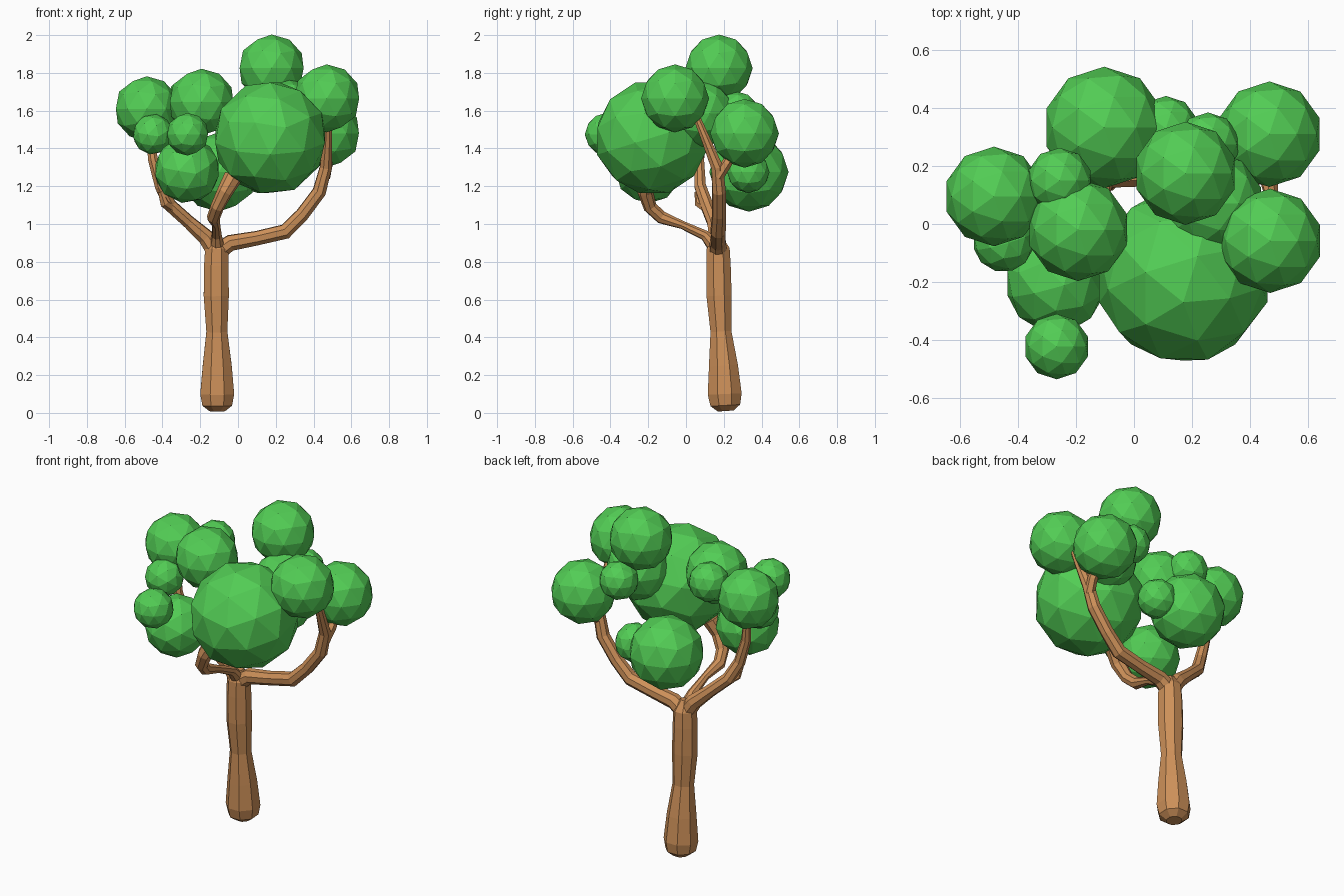
import bpy, bmesh, math
from mathutils import Vector, Quaternion

cube = bpy.data.objects.get("Cube")
if cube:
    bpy.data.objects.remove(cube)


def material(name, rgb):
    m = bpy.data.materials.new(name)
    m.use_nodes = True
    m.diffuse_color = (*rgb, 1)
    m.node_tree.nodes["Principled BSDF"].inputs["Base Color"].default_value = (*rgb, 1)
    return m


leaf = material("leaf green", (0.085, 0.61, 0.09))
bark = material("bark brown", (0.61, 0.28, 0.10))


def finish(name, bm, mat):
    mesh = bpy.data.meshes.new(name)
    bmesh.ops.recalc_face_normals(bm, faces=bm.faces)
    bm.to_mesh(mesh)
    bm.free()
    mesh.materials.append(mat)
    ob = bpy.data.objects.new(name, mesh)
    bpy.context.collection.objects.link(ob)
    return ob


def limb(name, path, sides=8):
    """Faceted tube through (x, y, z, radius) points."""
    pts = [Vector(p[:3]) for p in path]
    bm = bmesh.new()
    rings, side, prev = [], None, None
    for i, p in enumerate(pts):
        t = (pts[min(i + 1, len(pts) - 1)] - pts[max(i - 1, 0)]).normalized()
        if side is None:
            side = Quaternion(t, math.pi / sides) @ t.orthogonal().normalized()
        else:
            side = prev.rotation_difference(t) @ side
        prev = t
        rings.append([bm.verts.new(p + Quaternion(t, k * math.tau / sides) @ side * path[i][3])
                      for k in range(sides)])
    for a, b in zip(rings, rings[1:]):
        for k in range(sides):
            n = (k + 1) % sides
            bm.faces.new((a[k], a[n], b[n], b[k]))
    bm.faces.new(rings[0])
    bm.faces.new(rings[-1])
    return finish(name, bm, bark)


# Trunk with a rounded foot
limb("trunk", [(-.11, .21, .01, .045), (-.11, .208, .04, .085), (-.11, .205, .1, .097),
               (-.11, .198, .25, .083), (-.112, .185, .43, .06), (-.115, .175, .62, .072),
               (-.115, .172, .78, .07), (-.113, .17, .87, .066), (-.113, .165, .93, .03)])

# Branches
limb("right_branch", [(-.11, .17, .85, .05), (-.04, .17, .9, .045), (.1, .17, .925, .04),
                      (.25, .17, .96, .042), (.34, .175, 1.05, .038), (.43, .175, 1.17, .038),
                      (.465, .165, 1.3, .034), (.475, .1, 1.46, .025), (.475, .05, 1.58, .02)])
limb("right_fork", [(.46, .17, 1.25, .03), (.475, .215, 1.32, .028), (.47, .28, 1.42, .02)], 6)
limb("left_branch", [(-.11, .17, .84, .05), (-.17, .165, .93, .045), (-.26, .145, 1.01, .036),
                     (-.36, .11, 1.1, .036), (-.41, .075, 1.2, .033), (-.45, .07, 1.34, .028),
                     (-.47, .085, 1.5, .02)])
limb("left_spur", [(-.34, .12, 1.08, .03), (-.39, .07, 1.11, .025), (-.41, .06, 1.17, .015)], 6)
limb("front_branch", [(-.11, .17, .86, .045), (-.112, .1, .94, .028), (-.115, -.02, .995, .022),
                      (-.13, -.13, 1.035, .035), (-.11, -.19, 1.09, .036),
                      (-.07, -.215, 1.17, .042), (-.025, -.2, 1.25, .05)])

# Foliage clumps: name, centre, radius, tilt
clumps = [
    ("front_main_clump", (.17, -.18, 1.457), .305, .3),
    ("top_clump", (.178, .175, 1.825), .178, 0),
    ("right_front_clump", (.47, -.058, 1.665), .18, 0),
    ("right_back_clump", (.467, .31, 1.48), .182, 0),
    ("left_clump", (-.483, .095, 1.61), .172, 0),
    ("upper_middle_clump", (-.193, -.02, 1.645), .177, 0),
    ("back_clump", (-.103, .333, 1.275), .21, 0),
    ("lower_left_clump", (-.27, -.2, 1.285), .176, .6),
    ("front_small_clump", (-.267, -.423, 1.475), .113, 0),
    ("left_small_clump", (-.45, -.058, 1.475), .108, .6),
    ("upper_small_clump", (-.257, .15, 1.67), .113, 0),
    ("back_upper_small_clump", (.255, .275, 1.59), .11, 0),
    ("back_lower_small_clump", (.11, .33, 1.275), .112, 0),
    ("inner_clump", (.265, .07, 1.585), .182, 0),
]
for name, centre, radius, tilt in clumps:
    bm = bmesh.new()
    bmesh.ops.create_icosphere(bm, subdivisions=2, radius=radius)
    ob = finish(name, bm, leaf)
    ob.location = centre
    ob.rotation_euler.x = tilt
